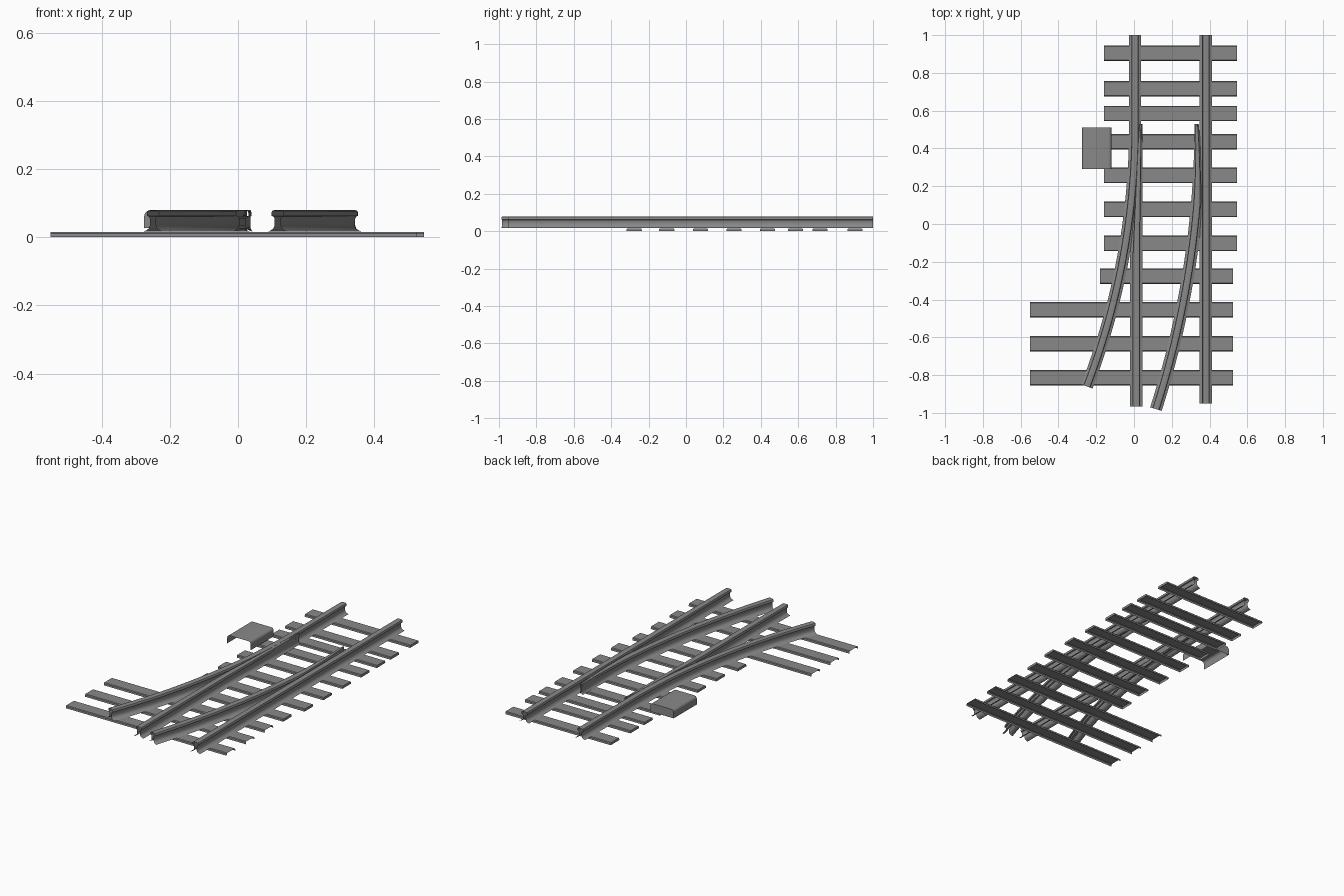
import bpy, bmesh, math
from mathutils import Vector

cube = bpy.data.objects.get("Cube")
if cube:
    bpy.data.objects.remove(cube, do_unlink=True)

steel = bpy.data.materials.new("grey_steel")
steel.use_nodes = True
GREY = (0.25, 0.25, 0.25, 1)
steel.diffuse_color = GREY
steel.node_tree.nodes["Principled BSDF"].inputs["Base Color"].default_value = GREY


def sweep(name, profile, path, caps=()):
    """Sweep an open sheet profile (offset, z) along path stations (x, y, width scale)."""
    bm = bmesh.new()
    rings = []
    for i, (x, y, s) in enumerate(path):
        a, b = path[max(i - 1, 0)], path[min(i + 1, len(path) - 1)]
        t = Vector((b[0] - a[0], b[1] - a[1])).normalized()
        rings.append([bm.verts.new((x + t.y * o * s, y - t.x * o * s, z)) for o, z in profile])
    for r, q in zip(rings, rings[1:]):
        for i in range(len(profile) - 1):
            bm.faces.new((r[i], r[i + 1], q[i + 1], q[i]))
    if "start" in caps:
        bm.faces.new(rings[0][::-1])
    if "end" in caps:
        bm.faces.new(rings[-1])
    bmesh.ops.recalc_face_normals(bm, faces=bm.faces)
    top = max(bm.faces, key=lambda f: f.calc_center_median().z * abs(f.normal.z))
    if top.normal.z < 0:
        bmesh.ops.reverse_faces(bm, faces=bm.faces)
    mesh = bpy.data.meshes.new(name)
    bm.to_mesh(mesh)
    bm.free()
    mesh.materials.append(steel)
    obj = bpy.data.objects.new(name, mesh)
    bpy.context.collection.objects.link(obj)
    bpy.ops.object.select_all(action="DESELECT")
    obj.select_set(True)
    bpy.context.view_layer.objects.active = obj
    bpy.ops.object.shade_smooth_by_angle(angle=math.radians(35))
    return obj


def mirrored(half):
    return half + [(-o, z) for o, z in reversed(half)]


def arc(x, y, radius, y_end, steps=24):
    """Stations on a circle that leaves the straight at (x, y) and bends to -x."""
    sweep_angle = math.asin((y - y_end) / radius)
    return [(x - radius * (1 - math.cos(sweep_angle * i / steps)),
             y - radius * math.sin(sweep_angle * i / steps), 1) for i in range(steps + 1)]


# Pressed rail section: foot, hollow web and rounded head
rail = mirrored([(-0.032, 0.016), (-0.022, 0.019), (-0.013, 0.025), (-0.009, 0.034),
                 (-0.009, 0.054), (-0.012, 0.060), (-0.018, 0.062), (-0.019, 0.071),
                 (-0.016, 0.077), (-0.010, 0.079)])

# Stock rails: one straight, one bending off to the side
sweep("straight_stock_rail", rail, [(0.38, 1, 1), (0.38, -0.95, 1)])
sweep("curved_stock_rail", rail, [(0.006, 1, 1)] + arc(0.006, 0.52, 3.85, -0.86))


# Switch blades: section narrows towards the tip, keeping the free edge in line
def taper(path, side, full_at):
    tip = path[0][1]
    out = []
    for x, y, s in path:
        k = min(1, 0.35 + 0.65 * (tip - y) / (tip - full_at))
        out.append((x + side * 0.032 * (1 - k), y, k))
    return out


straight = [(0.012, 0.53 - 1.495 * i / 24, 1) for i in range(25)]
sweep("straight_switch_blade", rail, taper(straight, 1, -0.15))
sweep("curved_switch_blade", rail, taper(arc(0.352, 0.53, 4.95, -0.98), -1, 0.1))

# Sleepers: inverted channels; the long ones are open at the ends
channel = mirrored([(-0.041, 0), (-0.040, 0.011), (-0.036, 0.015)])
short_rows = [0.904, 0.717, 0.585, 0.436, 0.257, 0.077, -0.103]
for i, y in enumerate(short_rows):
    sweep(f"short_sleeper_{i + 1}", channel, [(-0.159, y, 1), (0.545, y, 1)], ("start", "end"))
sweep("middle_sleeper", channel, [(-0.18, -0.277, 1), (0.524, -0.277, 1)], ("start", "end"))
for i, y in enumerate([-0.453, -0.633, -0.815]):
    sweep(f"long_sleeper_{i + 1}", channel, [(-0.55, y, 1), (0.524, y, 1)])

# Switch motor cover: rounded hood, closed at the back
hood = [(-0.078, 0.027)]
for i in range(6):
    a = math.radians(18 * i)
    hood.append((-0.062 - 0.016 * math.cos(a), 0.062 + 0.016 * math.sin(a)))
sweep("switch_motor_cover", mirrored(hood), [(-0.197, 0.29, 1), (-0.197, 0.51, 1)], ("end",))
